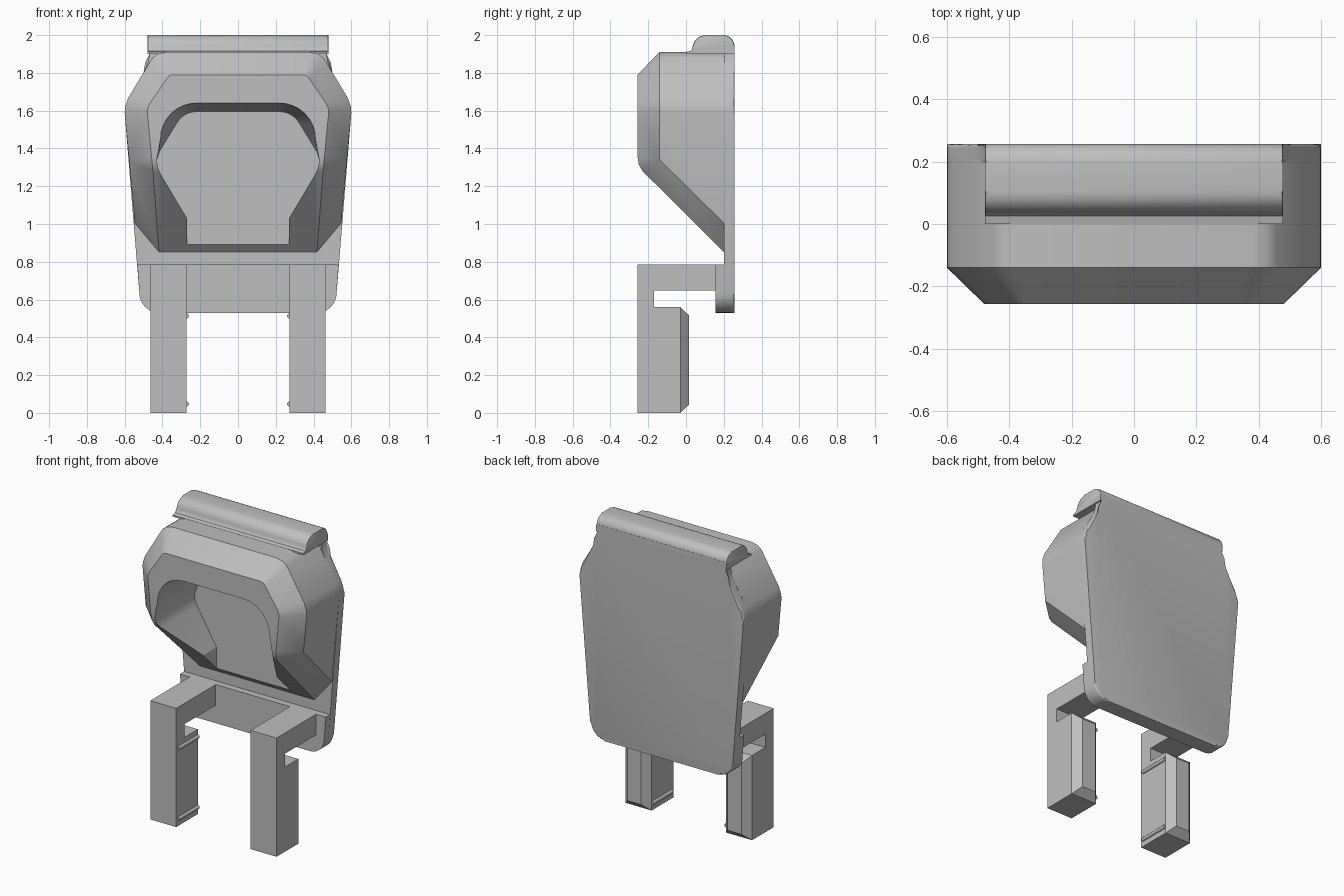
import bpy, bmesh, math

cube = bpy.data.objects.get("Cube")
if cube:
    bpy.data.objects.remove(cube, do_unlink=True)

grey = bpy.data.materials.new("light_grey")
grey.use_nodes = True
COLOUR = (0.52, 0.52, 0.52, 1)
grey.diffuse_color = COLOUR
grey.node_tree.nodes["Principled BSDF"].inputs["Base Color"].default_value = COLOUR

FRONT, BACK, PLATE_Y, SLAB_Y = -0.257, 0.257, 0.2, 0.155


def finish(name, bm, smooth=28):
    bmesh.ops.recalc_face_normals(bm, faces=bm.faces)
    mesh = bpy.data.meshes.new(name)
    bm.to_mesh(mesh)
    bm.free()
    mesh.materials.append(grey)
    obj = bpy.data.objects.new(name, mesh)
    bpy.context.collection.objects.link(obj)
    bpy.ops.object.select_all(action='DESELECT')
    obj.select_set(True)
    bpy.context.view_layer.objects.active = obj
    if smooth:
        bpy.ops.object.shade_smooth_by_angle(angle=math.radians(smooth))
    return obj


def mirrored(half):
    """Close a right-hand (x, z) outline with its mirror image."""
    return half + [(-x, z) for x, z in reversed(half)]


def loft(rings):
    """Join rings of equal point count and cap both ends."""
    bm = bmesh.new()
    loops = [[bm.verts.new(p) for p in ring] for ring in rings]
    n = len(loops[0])
    for a, b in zip(loops, loops[1:]):
        for i in range(n):
            j = (i + 1) % n
            bm.faces.new((a[i], a[j], b[j], b[i]))
    bm.faces.new(loops[0])
    bm.faces.new(loops[-1])
    return bm


def at_y(outline, y):
    return [(x, y, z) for x, z in outline]


def along_x(profile, x0, x1):
    return loft([[(x, y, z) for y, z in profile] for x in (x0, x1)])


def hull(points):
    bm = bmesh.new()
    for p in points:
        bm.verts.new(p)
    bmesh.ops.convex_hull(bm, input=bm.verts[:])
    bmesh.ops.dissolve_limit(bm, angle_limit=0.01, verts=bm.verts[:], edges=bm.edges[:])
    return bm


def arc(cx, cz, r, start, end, steps=8):
    angles = [math.radians(start + (end - start) * i / steps) for i in range(steps + 1)]
    return [(cx + r * math.cos(a), cz + r * math.sin(a)) for a in angles]


# Back plate with rounded lower corners and a waist below the top roll
corner = arc(0.417, 0.635, 0.105, -90, 0)
shoulder = [(0.6, 1.59), (0.598, 1.62), (0.583, 1.665), (0.5, 1.8), (0.478, 1.85),
            (0.468, 1.9), (0.466, 1.95)]
bm = loft([at_y(mirrored(corner + shoulder), y) for y in (PLATE_Y, BACK)])
rim = [e for e in bm.edges if all(v.co.y > BACK - 0.001 and v.co.z < 1.945 for v in e.verts)]
bmesh.ops.bevel(bm, geom=rim, offset=0.014, segments=3, affect='EDGES', profile=0.5)
finish("back_plate", bm)

# Thicker slab at the foot of the plate
slab = mirrored(corner + [(0.533, 0.785)])
finish("lower_slab", loft([at_y(slab, y) for y in (SLAB_Y, PLATE_Y + 0.01)]))

# Rounded roll along the top, with a small fillet onto the hood
roll = ([(BACK, 1.9)] + arc(0.197, 1.94, 0.06, 0, 90) + arc(0.105, 1.93, 0.07, 90, 180)
        + [(0.025, 1.917), (0.0, 1.911), (0.0, 1.9)])
bm = along_x(roll, -0.478, 0.478)
ends = [e for e in bm.edges if abs(e.verts[0].co.x - e.verts[1].co.x) < 0.001
        and min(v.co.z for v in e.verts) > 1.925]
bmesh.ops.bevel(bm, geom=ends, offset=0.008, segments=2, affect='EDGES', profile=0.5)
finish("top_roll", bm)

# Hood: chamfered front, sloping underside
crown = [(0.38, 1.91), (0.425, 1.9), (0.455, 1.877), (0.482, 1.83), (0.583, 1.665),
         (0.598, 1.62), (0.6, 1.59)]
face = [(0.345, 1.79), (0.365, 1.785), (0.377, 1.77), (0.462, 1.645), (0.477, 1.615),
        (0.48, 1.59), (0.458, 1.36)]
points = at_y(mirrored(crown + [(0.546, 1.0)]), PLATE_Y + 0.005)
points += at_y(mirrored(crown + [(0.577, 1.34)]), -0.14)
points += at_y(mirrored(face), FRONT)
for x, y, z in [(0.454, -0.25, 1.315), (0.45, -0.23, 1.28), (0.446, -0.2, 1.25),
                (0.418, PLATE_Y + 0.005, 0.847)]:
    points += [(x, y, z), (-x, y, z)]
hood = finish("hood", hull(points), smooth=0)

# Recess cut through the hood front, narrowing towards a flat floor
throat = [(0.43, 1.34), (0.425, 1.3), (0.41, 1.265), (0.27, 1.03), (0.27, 0.75)]
mouth = arc(0.22, 1.45, 0.19, 90, 0, 8)
floor = arc(0.22, 1.475, 0.12, 90, 30, 6) + [(0.37, 1.46), (0.415, 1.385)]
cutter = finish("recess_cutter", loft([at_y(mirrored(mouth + throat), -0.3),
                                       at_y(mirrored(mouth + throat), FRONT),
                                       at_y(mirrored(floor + throat), 0.16)]), smooth=0)
cutter.hide_render = True
cut = hood.modifiers.new("recess", 'BOOLEAN')
cut.operation, cut.solver, cut.object = 'DIFFERENCE', 'EXACT', cutter
bpy.ops.object.select_all(action='DESELECT')
hood.select_set(True)
bpy.context.view_layer.objects.active = hood
bpy.ops.object.modifier_apply(modifier=cut.name)
bpy.data.objects.remove(cutter, do_unlink=True)
bpy.ops.object.shade_smooth_by_angle(angle=math.radians(25))

# Hooked legs: arm, neck and lower block with a chamfered rear end
INNER, OUTER, CH = 0.272, 0.462, 0.045
hook = [(SLAB_Y + 0.01, 0.785), (FRONT, 0.785), (FRONT, 0), (-0.03, 0), (-0.03, 0.56),
        (-0.17, 0.56), (-0.17, 0.648), (SLAB_Y + 0.01, 0.648)]
for side, s in (("left", 1), ("right", -1)):
    finish(side + "_leg", along_x(hook, s * INNER, s * OUTER), smooth=0)
    base = [(s * x, -0.03, z) for x in (INNER, OUTER) for z in (0, 0.56)]
    tip = [(s * x, 0.017, z) for x in (INNER + CH, OUTER - CH) for z in (CH, 0.56 - CH)]
    finish(side + "_leg_chamfer", hull(base + tip), smooth=0)
    # Thin snap ribs on the inner flank
    for place, z in (("lower", 0.047), ("upper", 0.513)):
        rib = arc(s * INNER, z, 0.013, 0, 330, 11)
        finish(side + "_" + place + "_rib", loft([at_y(rib, y) for y in (-0.24, -0.03)]), 40)
